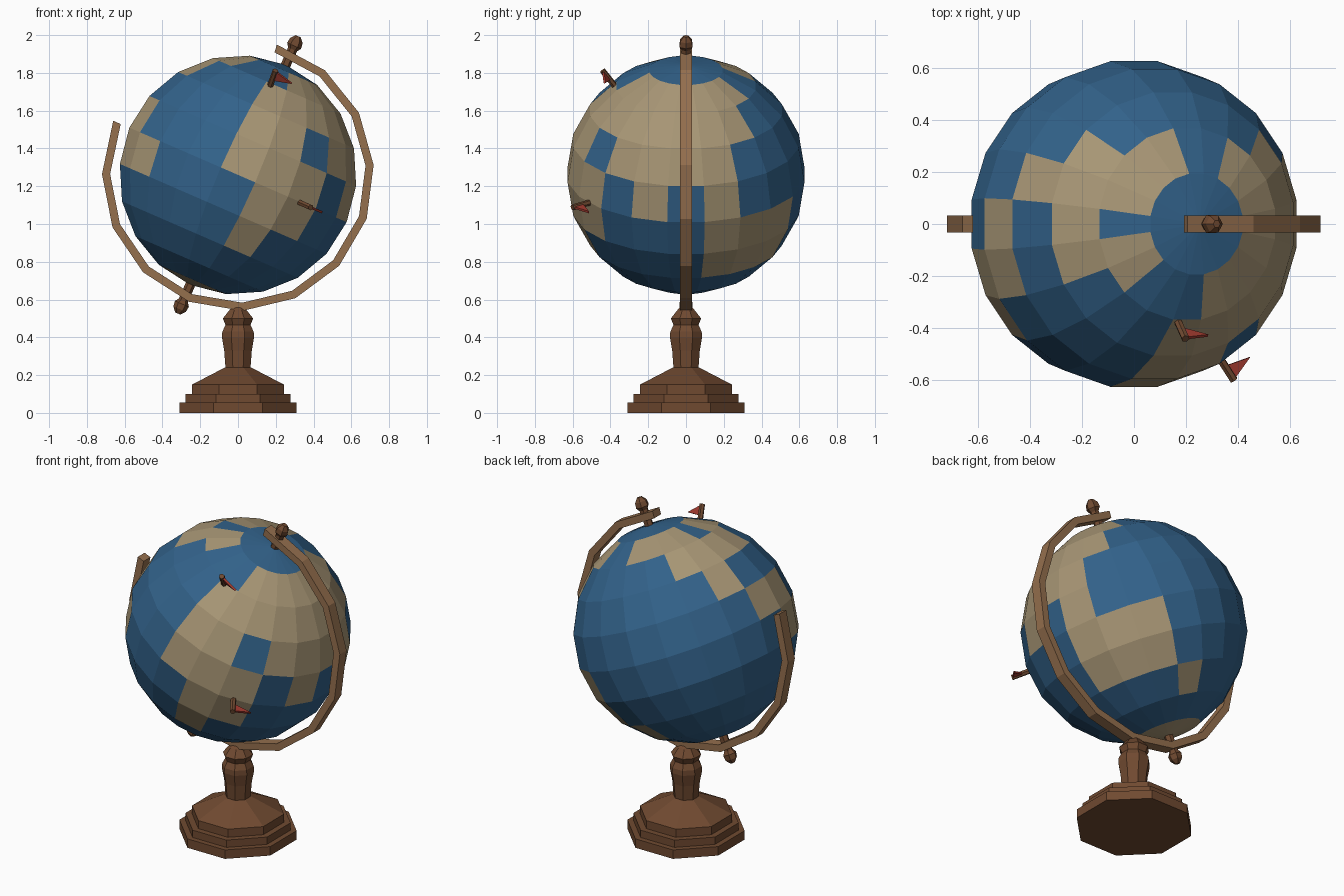
import bpy, bmesh, math
from mathutils import Matrix, Vector

if "Cube" in bpy.data.objects:
    bpy.data.objects.remove(bpy.data.objects["Cube"])

CENTRE = Vector((0, 0, 1.26))
TILT = Matrix.Rotation(math.radians(23.5), 4, 'Y')
PLACE = Matrix.Translation(CENTRE) @ TILT
AXIS = TILT @ Vector((0, 0, 1))


def material(name, rgb):
    m = bpy.data.materials.new(name)
    m.diffuse_color = (*rgb, 1)
    m.use_nodes = True
    m.node_tree.nodes["Principled BSDF"].inputs["Base Color"].default_value = m.diffuse_color
    return m


SEA = material("sea_blue", (0.032, 0.122, 0.255))
LAND = material("land_tan", (0.39, 0.305, 0.178))
DARK = material("dark_wood", (0.162, 0.068, 0.030))
LIGHT = material("light_wood", (0.30, 0.160, 0.076))
RED = material("flag_red", (0.376, 0.045, 0.030))


def finish(name, bm, *mats):
    bmesh.ops.recalc_face_normals(bm, faces=bm.faces)
    mesh = bpy.data.meshes.new(name)
    bm.to_mesh(mesh)
    bm.free()
    for m in mats:
        mesh.materials.append(m)
    ob = bpy.data.objects.new(name, mesh)
    bpy.context.collection.objects.link(ob)
    return ob


def lathe(name, profile, sides, mat, matrix=Matrix(), turn=0.0):
    """Turned solid with flat facets; profile is (radius, height) pairs."""
    bm = bmesh.new()
    rings = []
    for r, z in profile:
        rings.append([bm.verts.new((r * math.cos(turn + math.tau * i / sides),
                                    r * math.sin(turn + math.tau * i / sides), z))
                      for i in range(sides)])
    for a, b in zip(rings, rings[1:]):
        for i in range(sides):
            j = (i + 1) % sides
            bm.faces.new((a[i], a[j], b[j], b[i]))
    bm.faces.new(rings[0][::-1])
    bm.faces.new(rings[-1])
    bm.transform(matrix)
    return finish(name, bm, mat)


# globe: 18 degree cells, land marked row by row from the north pole
WORLD = [
    "....................",
    "##...########..####.",
    "#...########.....###",
    "....##.####.......#.",
    "#...###.#.#........#",
    "##...##...###.......",
    ".....#....###.......",
    ".............#......",
    "....................",
    "####################",
]
bm = bmesh.new()
bmesh.ops.create_uvsphere(bm, u_segments=20, v_segments=10, radius=0.635)
bm.transform(Matrix.Rotation(math.radians(9), 4, 'Z'))
for f in bm.faces:
    c = f.calc_center_median()
    lat = math.degrees(math.atan2(c.z, math.hypot(c.x, c.y)))
    lon = math.degrees(math.atan2(c.y, c.x))
    row = min(9, max(0, int((90 - lat) // 18)))
    col = (round(lon / 18) + 9) % 20
    f.material_index = int(WORLD[row][col] == "#")
bm.transform(PLACE)
finish("globe", bm, SEA, LAND)

# curved arm around the globe, a rectangular section swept in twelve steps
bm = bmesh.new()
sections = []
for k in range(13):
    a = math.radians(73.4 - 23.07 * k)
    sections.append([bm.verts.new((r * math.cos(a), y, CENTRE.z + r * math.sin(a)))
                     for r, y in ((0.677, -0.033), (0.72, -0.033),
                                  (0.72, 0.033), (0.677, 0.033))])
for s, t in zip(sections, sections[1:]):
    for i in range(4):
        j = (i + 1) % 4
        bm.faces.new((s[i], s[j], t[j], t[i]))
bm.faces.new(sections[0])
bm.faces.new(sections[-1])
finish("arm", bm, LIGHT)

# axis pins with pointed knobs at both poles
PIN = [(0.026, 0.60), (0.026, 0.725), (0.040, 0.745), (0.036, 0.775), (0.015, 0.80)]
lathe("top_pin", PIN, 6, DARK, PLACE)
lathe("bottom_pin", PIN, 6, DARK, PLACE @ Matrix.Rotation(math.pi, 4, 'X'))

# eight-sided stepped base and turned column (half widths across flats)
FLAT = 1 / math.cos(math.pi / 8)
BASE = [(0.31, 0), (0.31, 0.055), (0.278, 0.055), (0.278, 0.10),
        (0.243, 0.10), (0.243, 0.15), (0.07, 0.24)]
COLUMN = [(0.066, 0.235), (0.073, 0.33), (0.085, 0.40), (0.083, 0.43),
          (0.066, 0.465), (0.080, 0.50), (0.045, 0.545), (0.03, 0.56)]
for name, profile in (("base", BASE), ("column", COLUMN)):
    lathe(name, [(r * FLAT, z) for r, z in profile], 8, DARK, turn=math.pi / 8)

# marker flags: a radial peg and a pennant pointing east
for n, d in enumerate((Vector((0.27, -0.60, 0.75)), Vector((0.525, -0.82, -0.235))), 1):
    d.normalize()
    east = AXIS.cross(d).normalized()
    side = d.cross(east)
    frame = Matrix((east, side, d)).transposed().to_4x4()
    frame.translation = CENTRE
    lathe(f"flag_peg_{n}", [(0.016, 0.60), (0.016, 0.735)], 6, DARK, frame)
    bm = bmesh.new()
    front, back = [[bm.verts.new((x, y, z)) for x, z in
                    ((0.0, 0.668), (0.105, 0.70), (0.0, 0.732))] for y in (-0.006, 0.006)]
    bm.faces.new(front)
    bm.faces.new(back)
    for i in range(3):
        j = (i + 1) % 3
        bm.faces.new((front[i], front[j], back[j], back[i]))
    bm.transform(frame)
    finish(f"flag_{n}", bm, RED)
